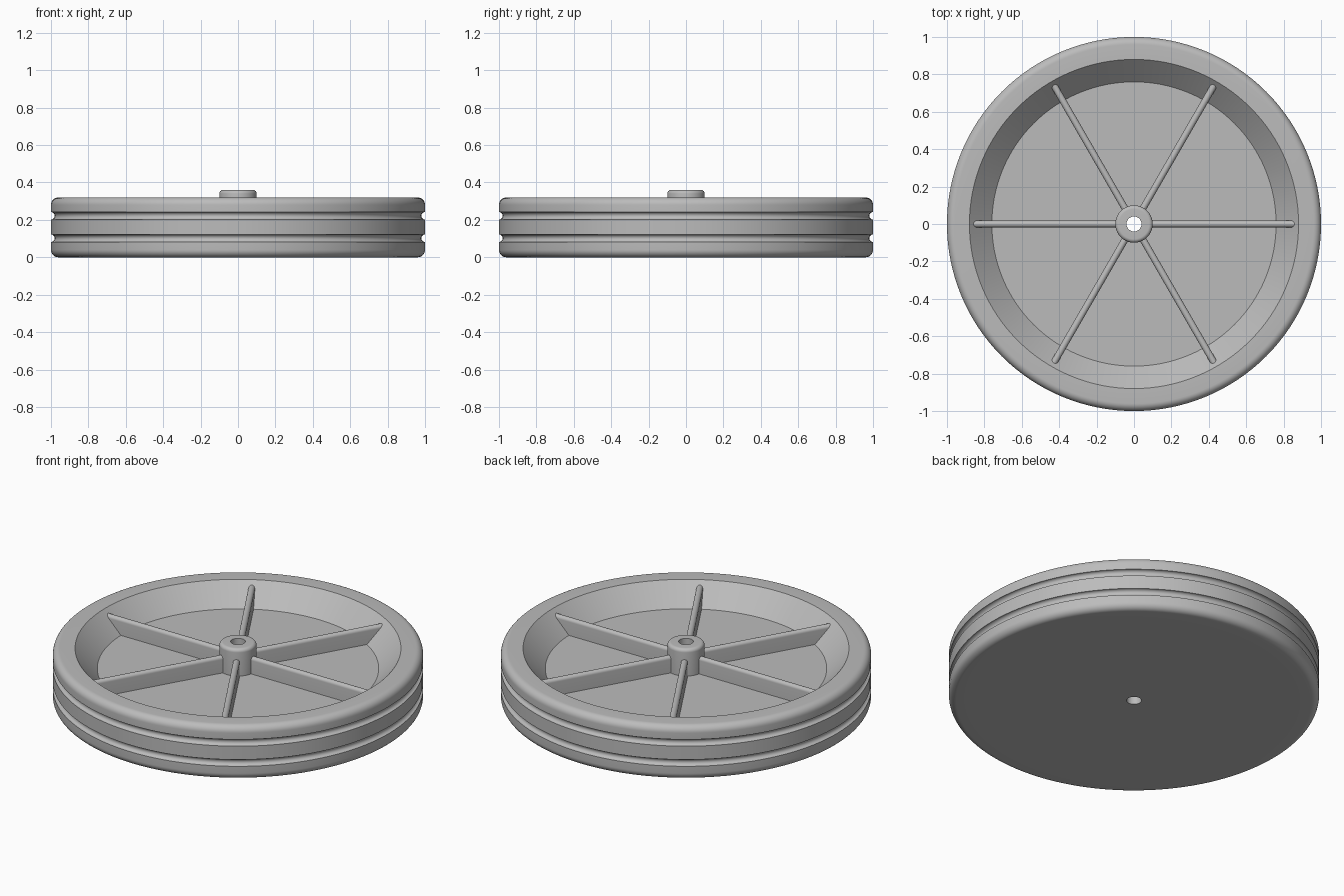
import bpy, bmesh, math
from mathutils import Matrix

cube = bpy.data.objects.get("Cube")
if cube:
    bpy.data.objects.remove(cube, do_unlink=True)

grey = bpy.data.materials.new("plain grey")
grey.use_nodes = True
colour = (0.5, 0.5, 0.5, 1)
grey.diffuse_color = colour
grey.node_tree.nodes["Principled BSDF"].inputs["Base Color"].default_value = colour


def finish(name, bm):
    bmesh.ops.remove_doubles(bm, verts=bm.verts, dist=1e-5)
    bmesh.ops.recalc_face_normals(bm, faces=bm.faces)
    mesh = bpy.data.meshes.new(name)
    bm.to_mesh(mesh)
    bm.free()
    mesh.materials.append(grey)
    for p in mesh.polygons:
        p.use_smooth = True
    mesh.set_sharp_from_angle(angle=math.radians(30))
    obj = bpy.data.objects.new(name, mesh)
    bpy.context.collection.objects.link(obj)
    return obj


def arc(cx, cz, r, start, end, steps=8):
    """Points on an arc, with angles in degrees."""
    angles = [math.radians(start + (end - start) * i / steps) for i in range(steps + 1)]
    return [(cx + r * math.cos(a), cz + r * math.sin(a)) for a in angles]


def lathe(name, profile, steps=128):
    """Turn a closed (radius, height) profile about the z axis."""
    bm = bmesh.new()
    verts = [bm.verts.new((r, 0, z)) for r, z in profile]
    edges = [bm.edges.new((v, verts[i - 1])) for i, v in enumerate(verts)]
    bmesh.ops.spin(bm, geom=verts + edges, cent=(0, 0, 0), axis=(0, 0, 1),
                   angle=math.tau, steps=steps, use_merge=True)
    return finish(name, bm)


HEIGHT, RIM, FLOOR, HOLE = 0.32, 0.88, 0.20, 0.04

# Tyre with rounded shoulders and two round grooves
lathe("tyre", [(RIM, 0)]
      + arc(0.96, 0.04, 0.04, -90, 0)
      + arc(1, 0.102, 0.02, 270, 90, 12)
      + arc(1, 0.222, 0.02, 270, 90, 12)
      + arc(0.96, HEIGHT - 0.04, 0.04, 0, 90)
      + [(RIM, HEIGHT)])

# Dished wheel with hub and axle hole
lathe("wheel_dish", [(HOLE, 0), (RIM, 0), (RIM, HEIGHT), (0.76, FLOOR), (0.1, FLOOR)]
      + arc(0.08, 0.34, 0.02, 0, 90)
      + [(HOLE, 0.36)])

# Six round-topped spokes running from the hub into the sloping rim
for i in range(6):
    bm = bmesh.new()
    section = [(0.018, 0.15)] + arc(0, 0.28, 0.018, 0, 180, 12) + [(-0.018, 0.15)]
    face = bm.faces.new([bm.verts.new((0.07, y, z)) for y, z in section])
    out = bmesh.ops.extrude_face_region(bm, geom=[face], use_keep_orig=True)
    moved = [g for g in out["geom"] if isinstance(g, bmesh.types.BMVert)]
    bmesh.ops.translate(bm, verts=moved, vec=(0.80, 0, 0))
    bm.transform(Matrix.Rotation(math.radians(60 * i), 4, "Z"))
    finish(f"spoke_{i + 1}", bm)
